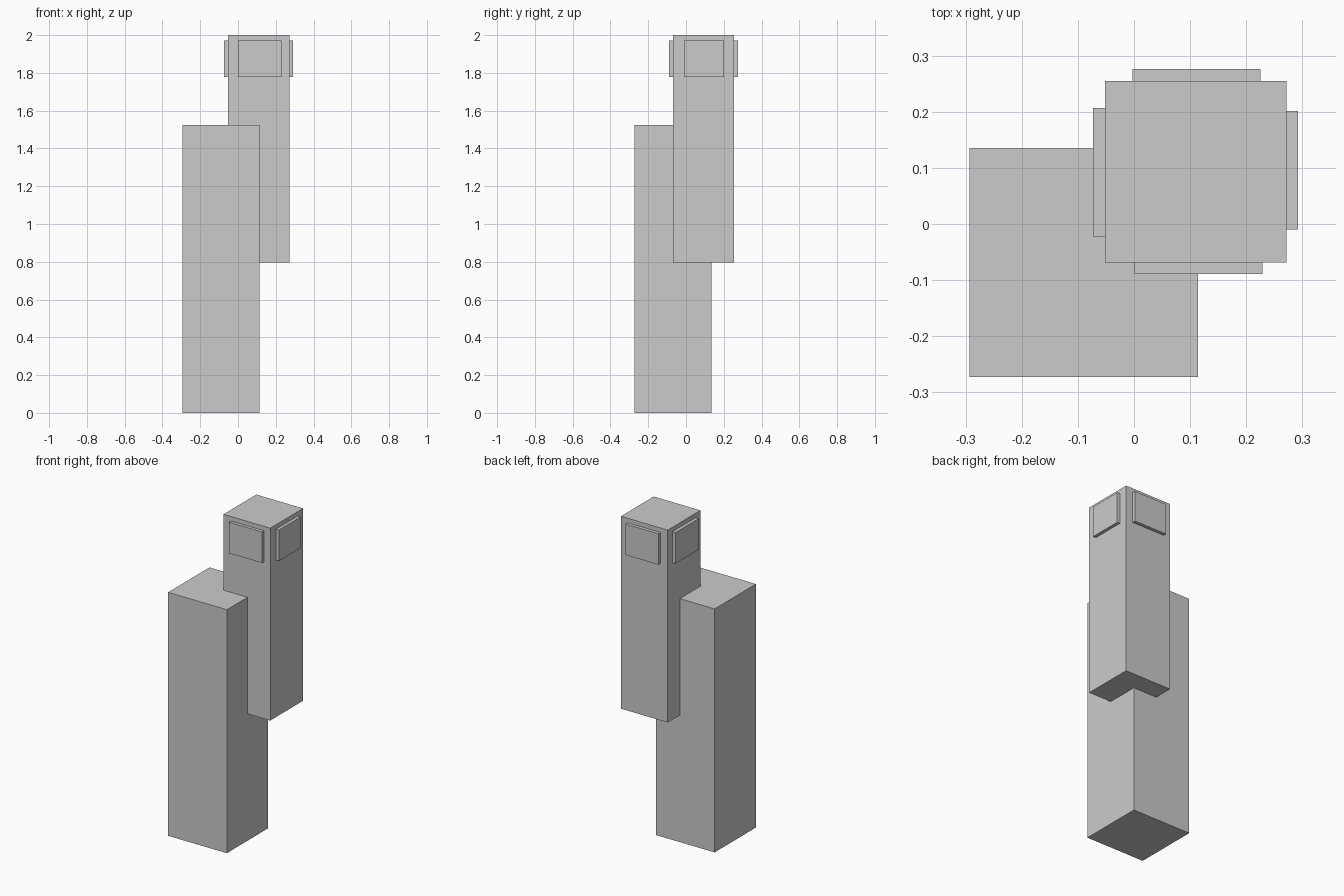
import bpy

if "Cube" in bpy.data.objects:
    bpy.data.objects.remove(bpy.data.objects["Cube"])


def box(name, x, y, z):
    """Axis-aligned box from (min, max) ranges."""
    bpy.ops.mesh.primitive_cube_add(size=1, location=[sum(r) / 2 for r in (x, y, z)])
    ob = bpy.context.object
    ob.name = name
    ob.scale = [r[1] - r[0] for r in (x, y, z)]
    bpy.ops.object.transform_apply(location=False, rotation=False, scale=True)
    return ob


# Two overlapping tower blocks
box("lower_tower", (-0.293, 0.114), (-0.273, 0.135), (0, 1.525))
box("upper_tower", (-0.052, 0.272), (-0.069, 0.255), (0.795, 2.0))

# Raised panel near the top of each side of the upper tower
panel_z = (1.778, 1.972)
panels = {
    "front_panel": ((0.001, 0.229), (-0.089, -0.069)),
    "back_panel": ((-0.003, 0.225), (0.255, 0.276)),
    "left_panel": ((-0.073, -0.052), (-0.022, 0.207)),
    "right_panel": ((0.272, 0.292), (-0.010, 0.201)),
}
for name, (x, y) in panels.items():
    box(name, x, y, panel_z)
